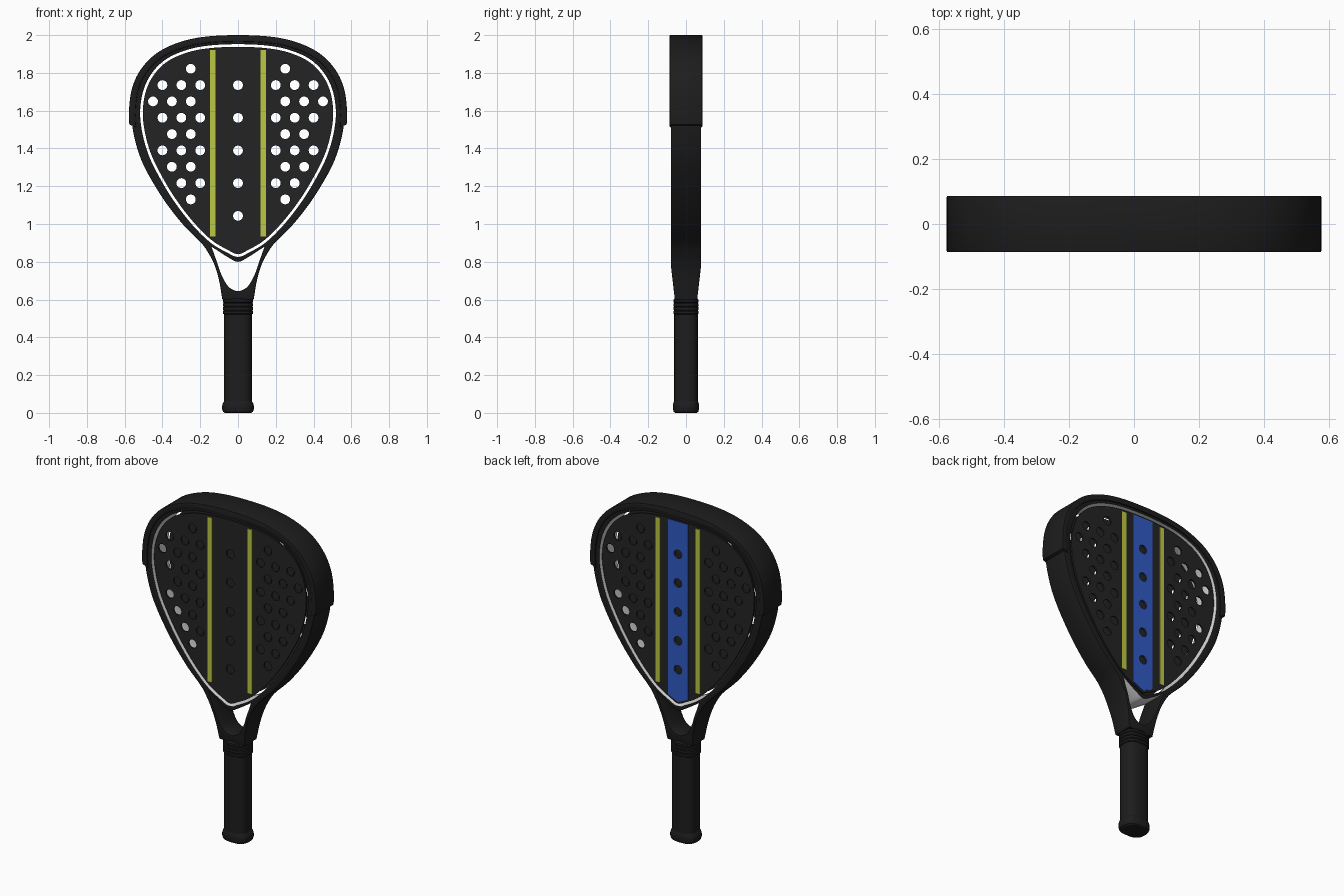
import bpy, bmesh, math
from mathutils import Vector

cube = bpy.data.objects.get("Cube")
if cube:
    bpy.data.objects.remove(cube, do_unlink=True)


def material(name, rgb):
    m = bpy.data.materials.new(name)
    m.use_nodes = True
    m.diffuse_color = (*rgb, 1)
    m.node_tree.nodes["Principled BSDF"].inputs["Base Color"].default_value = (*rgb, 1)
    return m


black = material("frame black", (0.012, 0.012, 0.012))
charcoal = material("face charcoal", (0.017, 0.017, 0.017))
lime = material("lime stripe", (0.5, 0.57, 0.055))
blue = material("blue stripe", (0.028, 0.1, 0.55))
pale = material("pale inner wall", (0.7, 0.7, 0.7))
parts = []


def spline(pts, start_mirror=True, end_mirror=True, steps=6):
    """Smooth path through half-outline points, symmetric about x = 0 at its ends."""
    p = [Vector(q) for q in pts]
    first = Vector((-p[1].x, p[1].y)) if start_mirror else 2 * p[0] - p[1]
    last = Vector((-p[-2].x, p[-2].y)) if end_mirror else 2 * p[-1] - p[-2]
    p = [first] + p + [last]
    out = []
    for a, b, c, d in zip(p, p[1:], p[2:], p[3:]):
        for i in range(steps):
            t = i / steps
            out.append(0.5 * (2 * b + (c - a) * t + (2 * a - 5 * b + 4 * c - d) * t * t
                              + (3 * b - a - 3 * c + d) * t ** 3))
    return out + [p[-2]]


def mirrored(half):
    """Close a half outline by mirroring it across x = 0."""
    return half + [Vector((-q.x, q.y)) for q in reversed(half) if q.x > 1e-5]


def offset(loop, d):
    """Grow a clockwise loop outward by d (negative shrinks it)."""
    out = []
    for i, q in enumerate(loop):
        t = (loop[(i + 1) % len(loop)] - loop[i - 1]).normalized()
        out.append(q + Vector((-t.y, t.x)) * d)
    return out


def circle(x, z, r, n=24):
    return [Vector((x + r * math.cos(math.tau * i / n), z + r * math.sin(math.tau * i / n)))
            for i in range(n)]


def add_mesh(name, bm, mats):
    bmesh.ops.recalc_face_normals(bm, faces=bm.faces)
    me = bpy.data.meshes.new(name)
    bm.to_mesh(me)
    bm.free()
    for m in mats:
        me.materials.append(m)
    ob = bpy.data.objects.new(name, me)
    bpy.context.collection.objects.link(ob)
    parts.append(ob)
    return ob


def slab(name, loops, y, half, mats, bevel=0.0, depth=None):
    """Filled outline with holes, extruded along y; depth(z) may scale the thickness."""
    cu = bpy.data.curves.new(name, 'CURVE')
    cu.dimensions, cu.fill_mode = '2D', 'BOTH'
    cu.extrude, cu.bevel_depth, cu.offset = half - bevel, bevel, -bevel
    cu.bevel_resolution = 1
    for loop in loops:
        s = cu.splines.new('POLY')
        s.points.add(len(loop) - 1)
        for pt, q in zip(s.points, loop):
            pt.co = (q[0], q[1], 0, 1)
        s.use_cyclic_u = True
    tmp = bpy.data.objects.new(name + " outline", cu)
    bpy.context.collection.objects.link(tmp)
    me = bpy.data.meshes.new_from_object(tmp.evaluated_get(bpy.context.evaluated_depsgraph_get()))
    bm = bmesh.new()
    bm.from_mesh(me)
    bpy.data.objects.remove(tmp, do_unlink=True)
    bpy.data.meshes.remove(me)
    bmesh.ops.remove_doubles(bm, verts=bm.verts, dist=1e-5)
    for v in bm.verts:
        x, z, h = v.co
        v.co = (x, y - h * (depth(z) if depth else 1), z)
    for f in bm.faces:
        f.material_index = 0
    return add_mesh(name, bm, mats)


def loft(name, rings, mat, n=40, power=2.7):
    """Stack of rounded-box sections given as (z, half width, half depth)."""
    bm = bmesh.new()
    rows = []
    for z, rx, ry in rings:
        row = []
        for i in range(n):
            c, s = math.cos(math.tau * i / n), math.sin(math.tau * i / n)
            k = (abs(c) ** power + abs(s) ** power) ** (-1 / power)
            row.append(bm.verts.new((rx * c * k, ry * s * k, z)))
        rows.append(row)
    for a, b in zip(rows, rows[1:]):
        for i in range(n):
            bm.faces.new((a[i], a[(i + 1) % n], b[(i + 1) % n], b[i]))
    bm.faces.new(rows[0])
    bm.faces.new(rows[-1])
    return add_mesh(name, bm, [mat])


# Outlines of the head, the face opening and the throat window
opening = mirrored(spline([(0, 1.952), (.15, 1.945), (.27, 1.922), (.38, 1.873), (.455, 1.8),
                           (.5, 1.71), (.518, 1.6), (.508, 1.49), (.475, 1.37), (.42, 1.255),
                           (.345, 1.13), (.25, 1.005), (.15, .905), (.06, .85), (0, .826)]))
outer = mirrored(spline([(0, 1.985), (.16, 1.978), (.29, 1.953), (.41, 1.9), (.495, 1.82),
                         (.545, 1.72), (.562, 1.6), (.555, 1.49), (.52, 1.36), (.465, 1.245),
                         (.38, 1.11), (.285, .99), (.2, .905), (.165, .86), (.125, .785),
                         (.1, .7), (.083, .6)], end_mirror=False))
window = mirrored(spline([(0, .8), (.05, .822), (.14, .88)], end_mirror=False)
                  + spline([(.137, .87), (.112, .8), (.087, .73), (.05, .668), (0, .645)],
                           start_mirror=False))


# Frame, thinner toward the handle, with pale walls around the hollow head
def taper(z):
    t = min(max((z - .6) / .18, 0), 1)
    return .74 + .26 * t


frame = slab("frame", [outer, opening, window], 0, .08, [black, pale], .004, taper)
for f in frame.data.polygons:
    c, n = f.center, f.normal
    if abs(n.y) < .4:
        inner_wall = c.z > .826 and n.x * c.x + n.z * (c.z - 1.4) < 0 and abs(c.x) < .53
        if c.z < .9:
            inner_wall = inner_wall and n.z > .4
        bridge_underside = .79 < c.z < .885 and n.z < -.7 and abs(c.x) < .139
        f.material_index = int(inner_wall or bridge_underside)

# Protective bumper around the top of the head
rim_out = [q for q in offset(outer, .015) if q.y > 1.51]
rim_in = [q for q in offset(outer, -.02) if q.y > 1.51]


def arc(points):
    return sorted(points, key=lambda q: math.atan2(q.x, q.y - 1.45))


slab("bumper", [arc(rim_out) + arc(rim_in)[::-1]], 0, .087, [black], .005)

# Drilled faces: thin plates front and back with a hollow between
row_x = [(.25,), (.2, .3, .4), (.25, .35, .45), (.2, .3, .4), (.25, .35),
         (.2, .3, .4), (.25, .35), (.2, .3), (.25,)]
HOLE = .026
side_holes = [circle(s * x, 1.822 - .0865 * i, HOLE)
              for i, xs in enumerate(row_x) for x in xs for s in (-1, 1)]
centre_holes = [circle(0, 1.735 - .173 * i, HOLE) for i in range(5)]
plate = offset(opening, -.014)
for side, sign in (("front", -1), ("back", 1)):
    slab(side + "_face", [plate] + side_holes + centre_holes, sign * .069, .005, [charcoal])
    for s, label in ((1, "left"), (-1, "right")):
        a, b = s * .118, s * .148
        slab(f"{side}_{label}_stripe", [[(a, .935), (b, .935), (b, 1.92), (a, 1.92)]],
             sign * .075, .002, [lime])

# Wide centre stripe on the back, drilled like the face
slab("back_centre_stripe",
     [[(-.067, 1.93), (.067, 1.93), (.067, .88), (0, .85), (-.067, .88)]] + centre_holes,
     .075, .002, [blue])

# Handle: butt cap, grip and ribbed collar
loft("butt_cap", [(0, .07, .057), (.006, .079, .065), (.02, .084, .069), (.038, .084, .069),
                  (.052, .08, .067), (.062, .073, .063)], black)
loft("grip", [(.05, .073, .063), (.54, .073, .063)], black)
ribs = []
for i in range(4):
    z = .522 + .02 * i
    ribs += [(z, .075, .063), (z + .004, .08, .067), (z + .016, .08, .067), (z + .02, .075, .063)]
loft("collar", ribs + [(.612, .07, .057)], black)

# Smooth shading with crisp edges
bpy.ops.object.select_all(action='DESELECT')
for ob in parts:
    ob.select_set(True)
bpy.context.view_layer.objects.active = parts[0]
bpy.ops.object.shade_smooth_by_angle(angle=math.radians(30))
